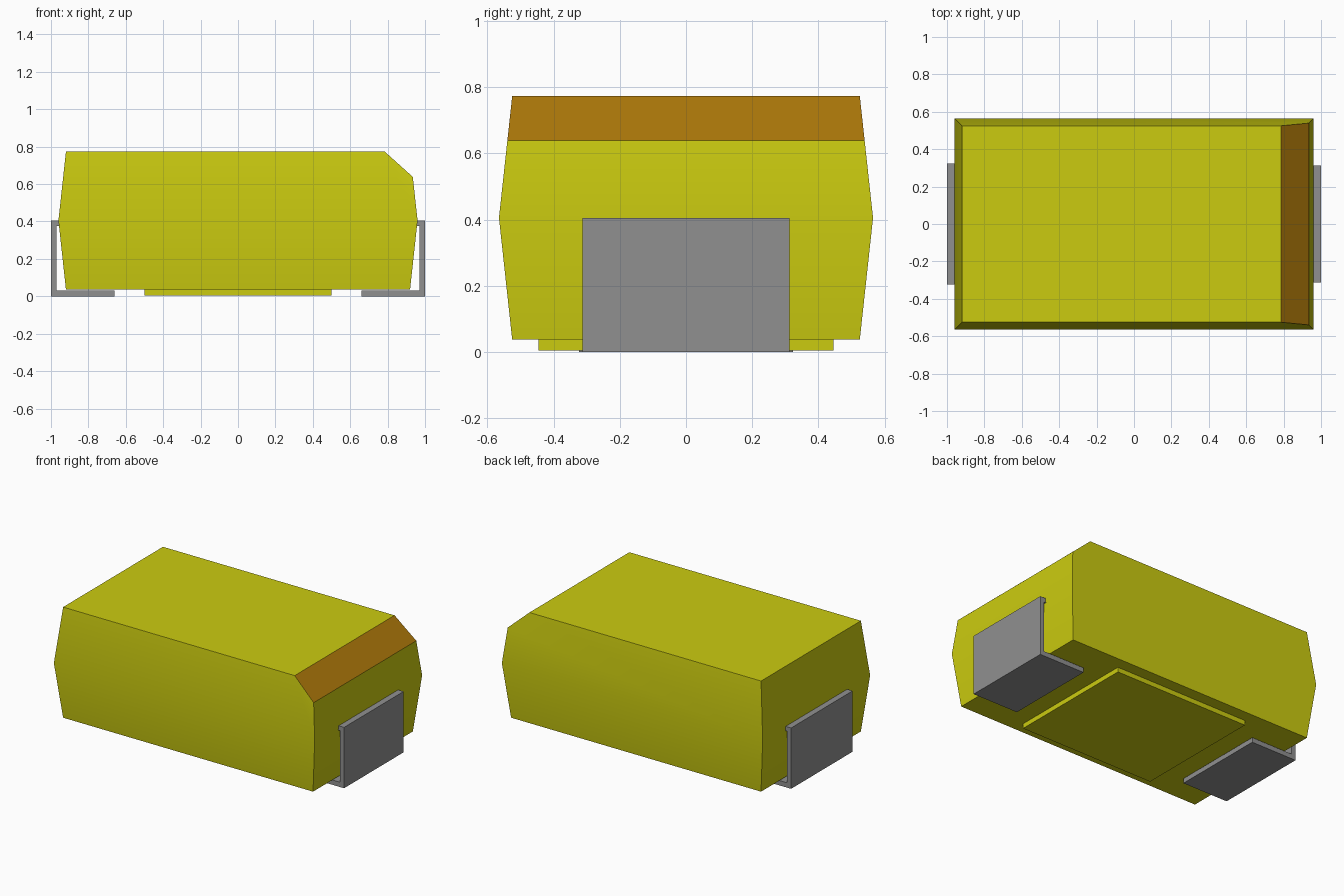
import bpy
import bmesh
from math import radians
from mathutils import Vector

cube = bpy.data.objects.get("Cube")
if cube:
    bpy.data.objects.remove(cube, do_unlink=True)


def material(name, rgb):
    mat = bpy.data.materials.new(name)
    mat.use_nodes = True
    mat.diffuse_color = (*rgb, 1)
    mat.node_tree.nodes["Principled BSDF"].inputs["Base Color"].default_value = (*rgb, 1)
    return mat


yellow = material("yellow_resin", (0.60, 0.60, 0.005))
orange = material("orange_marking", (0.42, 0.19, 0.003))
grey = material("grey_metal", (0.28, 0.28, 0.28))


def add_object(name, bm, *mats):
    bmesh.ops.recalc_face_normals(bm, faces=bm.faces[:])
    mesh = bpy.data.meshes.new(name)
    bm.to_mesh(mesh)
    bm.free()
    for mat in mats:
        mesh.materials.append(mat)
    obj = bpy.data.objects.new(name, mesh)
    bpy.context.collection.objects.link(obj)
    return obj


# Body: three stacked rectangles, widest at the middle
bm = bmesh.new()
rings = []
for hx, hy, z in ((0.92, 0.525, 0.037), (0.96, 0.565, 0.405), (0.92, 0.525, 0.773)):
    rings.append([bm.verts.new((sx * hx, sy * hy, z))
                  for sx, sy in ((-1, -1), (1, -1), (1, 1), (-1, 1))])
for low, high in zip(rings, rings[1:]):
    for i in range(4):
        j = (i + 1) % 4
        bm.faces.new((low[i], low[j], high[j], high[i]))
bm.faces.new(rings[0][::-1])
bm.faces.new(rings[-1])

# Polarity bevel: slice the top edge at the left end and cap it in orange
normal = Vector((0.135, 0, 0.15)).normalized()
cut = bmesh.ops.bisect_plane(bm, geom=bm.verts[:] + bm.edges[:] + bm.faces[:],
                             plane_co=(0.785, 0, 0.773), plane_no=normal, clear_outer=True)
rim = [e for e in cut["geom_cut"] if isinstance(e, bmesh.types.BMEdge)]
bmesh.ops.contextual_create(bm, geom=rim)
bm.normal_update()
for face in bm.faces:
    if abs(face.normal.dot(normal)) > 0.99:
        face.material_index = 1
body = add_object("body", bm, yellow, orange)
bpy.context.view_layer.objects.active = body
body.select_set(True)
bpy.ops.object.shade_smooth_by_angle(angle=radians(30))
body.select_set(False)

# Raised pad under the body
bm = bmesh.new()
bmesh.ops.create_cube(bm, size=1)
bmesh.ops.scale(bm, vec=(1.0, 0.89, 0.035), verts=bm.verts)
bmesh.ops.translate(bm, vec=(0, 0, 0.0225), verts=bm.verts)
add_object("bottom_pad", bm, yellow)


# Terminals: bent metal strips with a foot below and a lip into the body
def terminal(name, side, half_width):
    profile = ((0.66, 0), (1, 0), (1, 0.405), (0.94, 0.405),
               (0.94, 0.375), (0.97, 0.375), (0.97, 0.032), (0.66, 0.032))
    bm = bmesh.new()
    strip = bm.faces.new([bm.verts.new((side * x, -half_width, z)) for x, z in profile])
    grown = bmesh.ops.extrude_face_region(bm, geom=[strip], use_keep_orig=True)
    verts = [v for v in grown["geom"] if isinstance(v, bmesh.types.BMVert)]
    bmesh.ops.translate(bm, vec=(0, 2 * half_width, 0), verts=verts)
    add_object(name, bm, grey)


terminal("left_terminal", 1, 0.313)
terminal("right_terminal", -1, 0.323)
